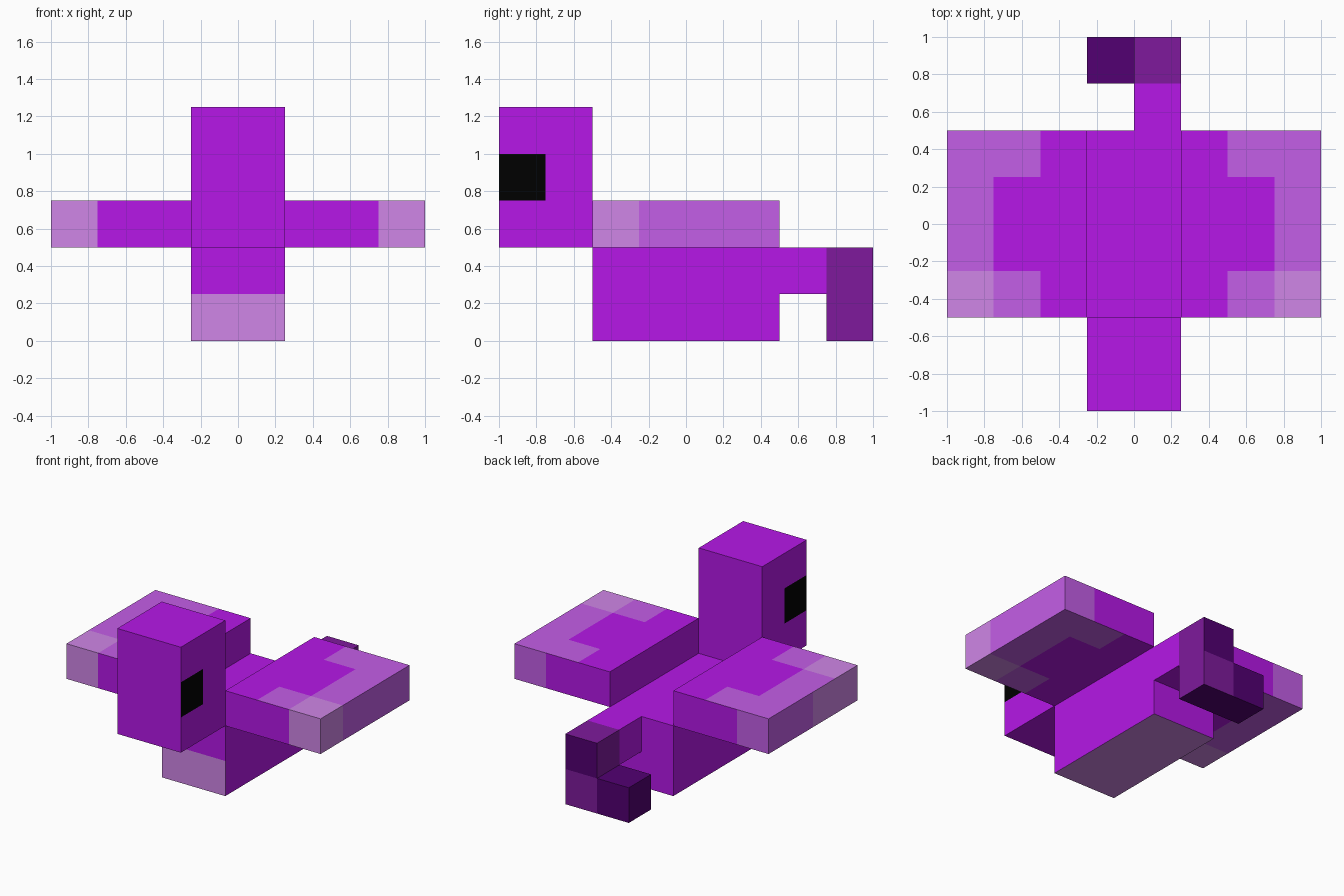
import bpy
import bmesh
from mathutils import Vector

CELL = 0.25

cube = bpy.data.objects.get("Cube")
if cube:
    bpy.data.objects.remove(cube, do_unlink=True)


def make_material(name, rgb):
    """Flat material from 0-255 display values, stored as linear."""
    lin = [((c / 255 + 0.055) / 1.055) ** 2.4 if c > 10 else c / 255 / 12.92 for c in rgb]
    mat = bpy.data.materials.new(name)
    mat.use_nodes = True
    mat.diffuse_color = (*lin, 1)
    bsdf = mat.node_tree.nodes["Principled BSDF"]
    bsdf.inputs["Base Color"].default_value = (*lin, 1)
    bsdf.inputs["Roughness"].default_value = 0.9
    return mat


MATS = [
    make_material("bright_purple", (184, 24, 234)),
    make_material("soft_purple", (199, 96, 235)),
    make_material("pale_purple", (210, 136, 234)),
    make_material("plum", (126, 26, 156)),
    make_material("deep_plum", (82, 0, 114)),
    make_material("black", (0, 0, 0)),
]
BRIGHT, SOFT, PALE, PLUM, DEEP, BLACK = range(len(MATS))


def block(name, lo, hi, rule):
    """Box cut on the cell grid; rule(centre, normal) picks each face's colour."""
    lo, hi = Vector(lo), Vector(hi)
    bm = bmesh.new()
    bmesh.ops.create_cube(bm, size=1)
    for v in bm.verts:
        v.co = (lo + hi) / 2 + Vector(a * b for a, b in zip(v.co, hi - lo))
    for axis in range(3):
        normal = Vector((0, 0, 0))
        normal[axis] = 1
        for i in range(1, round((hi[axis] - lo[axis]) / CELL)):
            geom = bm.verts[:] + bm.edges[:] + bm.faces[:]
            bmesh.ops.bisect_plane(bm, geom=geom, plane_no=normal,
                                   plane_co=lo + normal * CELL * i)
    bm.normal_update()
    for f in bm.faces:
        f.material_index = rule(f.calc_center_median(), f.normal)
    mesh = bpy.data.meshes.new(name)
    bm.to_mesh(mesh)
    bm.free()
    for m in MATS:
        mesh.materials.append(m)
    obj = bpy.data.objects.new(name, mesh)
    bpy.context.collection.objects.link(obj)


# Body: pale belly and lower chest
def body_rule(c, n):
    return PALE if n.z < -0.5 or (n.y < -0.5 and c.z < 0.25) else BRIGHT


# Head: one black eye cell on each side
def head_rule(c, n):
    eye = abs(n.x) > 0.5 and c.y < -0.75 and 0.75 < c.z < 1
    return BLACK if eye else BRIGHT


# Wings: bright centre, soft rim, pale front tip
def wing_rule(c, n):
    x = abs(c.x)
    if abs(n.z) > 0.5:
        if x < 0.5 or (x < 0.75 and abs(c.y) < 0.25):
            return BRIGHT
        return PALE if x > 0.75 and c.y < -0.25 else SOFT
    if abs(n.x) > 0.5:
        if x < 0.5:
            return BRIGHT
        return PALE if c.y < (-0.25 if c.x > 0 else 0) else SOFT
    if x < 0.75:
        return BRIGHT
    return PALE if n.y < 0 else SOFT


# Tail tip: plum with a deep upper back cell and underside
def tip_rule(c, n):
    return DEEP if (n.y > 0.5 and c.z > 0.25) or n.z < -0.5 else PLUM


block("body", (-0.25, -0.5, 0), (0.25, 0.5, 0.5), body_rule)
block("head", (-0.25, -1, 0.5), (0.25, -0.5, 1.25), head_rule)
for side, x0, x1 in (("left", 0.25, 1), ("right", -1, -0.25)):
    block(side + "_wing", (x0, -0.5, 0.5), (x1, 0.5, 0.75), wing_rule)

# Hooked tail
block("tail_base", (0, 0.5, 0.25), (0.25, 0.75, 0.5), lambda c, n: BRIGHT)
block("tail_tip", (0, 0.75, 0), (0.25, 1, 0.5), tip_rule)
block("tail_hook", (-0.25, 0.75, 0), (0, 1, 0.25), lambda c, n: DEEP)
